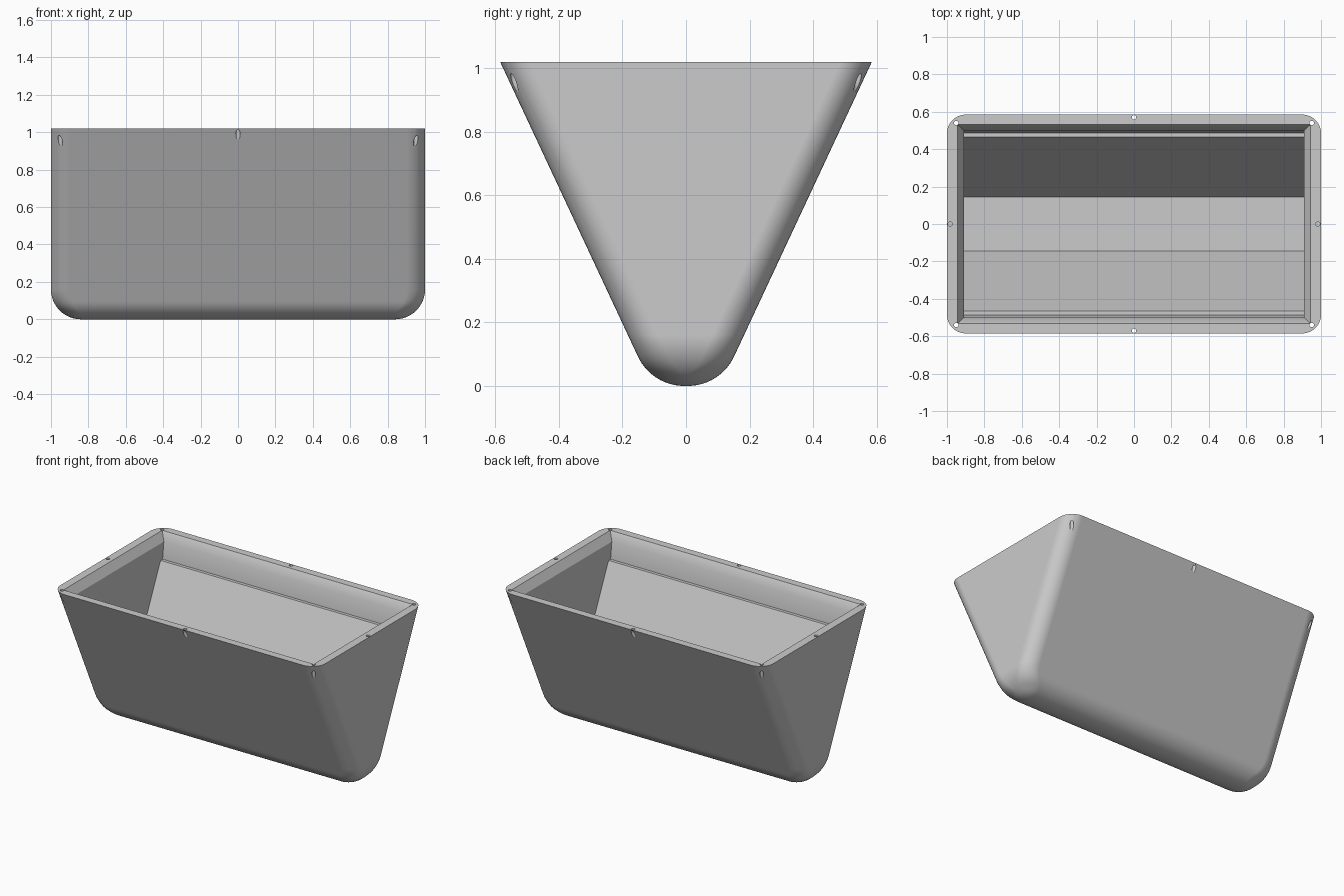
import bpy, bmesh, math

cube = bpy.data.objects.get("Cube")
if cube:
    bpy.data.objects.remove(cube, do_unlink=True)

HEIGHT, TOP_Y, FOOT_Y = 1.02, 0.585, 0.108
LEAN = math.atan2(TOP_Y - FOOT_Y, HEIGHT)
FILLET, CORNER = 0.16, 0.1

grey = bpy.data.materials.new("plain_grey")
grey.use_nodes = True
colour = (0.6, 0.6, 0.6, 1)
grey.diffuse_color = colour
grey.node_tree.nodes["Principled BSDF"].inputs["Base Color"].default_value = colour


def rounded_ring(hx, hy, z, radius, steps=10):
    """Rounded rectangle outline, counter-clockwise."""
    points = []
    for quarter, (sx, sy) in enumerate([(1, 1), (-1, 1), (-1, -1), (1, -1)]):
        for i in range(steps + 1):
            a = math.pi / 2 * (quarter + i / steps)
            points.append((sx * (hx - radius) + radius * math.cos(a),
                           sy * (hy - radius) + radius * math.sin(a), z))
    return points


def box_ring(hx, hy, z):
    return [(hx, hy, z), (-hx, hy, z), (-hx, -hy, z), (hx, -hy, z)]


def loft(name, rings):
    """Closed solid skinned through rings of equal point count."""
    bm = bmesh.new()
    loops = [[bm.verts.new(p) for p in ring] for ring in rings]
    n = len(loops[0])
    for low, high in zip(loops, loops[1:]):
        for i in range(n):
            j = (i + 1) % n
            bm.faces.new((low[i], low[j], high[j], high[i]))
    bm.faces.new(loops[0][::-1])
    bm.faces.new(loops[-1])
    bmesh.ops.recalc_face_normals(bm, faces=bm.faces)
    mesh = bpy.data.meshes.new(name)
    bm.to_mesh(mesh)
    bm.free()
    mesh.materials.append(grey)
    obj = bpy.data.objects.new(name, mesh)
    bpy.context.collection.objects.link(obj)
    return obj


def carve(target, cutter):
    """Subtract the cutter, then discard it."""
    cutter.hide_render = True
    bpy.context.view_layer.objects.active = target
    mod = target.modifiers.new("carve", "BOOLEAN")
    mod.object, mod.operation, mod.solver = cutter, "DIFFERENCE", "EXACT"
    bpy.ops.object.modifier_apply(modifier=mod.name)
    bpy.data.objects.remove(cutter, do_unlink=True)


# Outer shell: leaning long walls, upright ends, rounded foot
turn = math.pi / 2 - LEAN
flat_y = FOOT_Y - FILLET * math.tan(turn / 2)
arc_top = FILLET * (1 - math.cos(turn))


def half_sizes(z):
    a = math.acos(max(0, 1 - z / FILLET))
    hx = 1 - FILLET + FILLET * math.sin(a)
    hy = flat_y + FILLET * math.sin(a) if z < arc_top else FOOT_Y + z * math.tan(LEAN)
    return hx, hy


levels = [FILLET * (1 - math.cos(math.pi / 2 * i / 16)) for i in range(17)] + [HEIGHT]
rings = []
for z in levels:
    hx, hy = half_sizes(z)
    rings.append(rounded_ring(hx, hy, z, min(CORNER, hy * 0.95)))
trough = loft("trough", rings)

# Cavity: sloped walls, narrow ledge, upright band and chamfered mouth
carve(trough, loft("cavity_cutter", [box_ring(*r) for r in [
    (0.91, 0.145, 0.17), (0.91, 0.465, 0.85), (0.91, 0.487, 0.85),
    (0.91, 0.5, 0.965), (0.945, 0.533, HEIGHT), (0.945, 0.533, 1.1)]]))

# Drilled holes in the rim: corners, long sides and shallow ones at the ends
corners = [(x, y, 0.15) for x in (0.95, -0.95) for y in (0.54, -0.54)]
sides = [(0, y, 0.15) for y in (0.57, -0.57)]
ends = [(x, 0, 0.06) for x in (0.982, -0.982)]
for x, y, depth in corners + sides + ends:
    circle = [(x + 0.012 * math.cos(math.tau * i / 16),
               y + 0.012 * math.sin(math.tau * i / 16)) for i in range(16)]
    carve(trough, loft("hole_cutter", [[(px, py, z) for px, py in circle]
                                       for z in (HEIGHT - depth, HEIGHT + 0.05)]))

# Smooth fillets with crisp edges
bpy.ops.object.select_all(action="DESELECT")
trough.select_set(True)
bpy.context.view_layer.objects.active = trough
bpy.ops.object.shade_smooth_by_angle(angle=math.radians(25))
normals = trough.modifiers.new("even_normals", "WEIGHTED_NORMAL")
normals.keep_sharp = True
